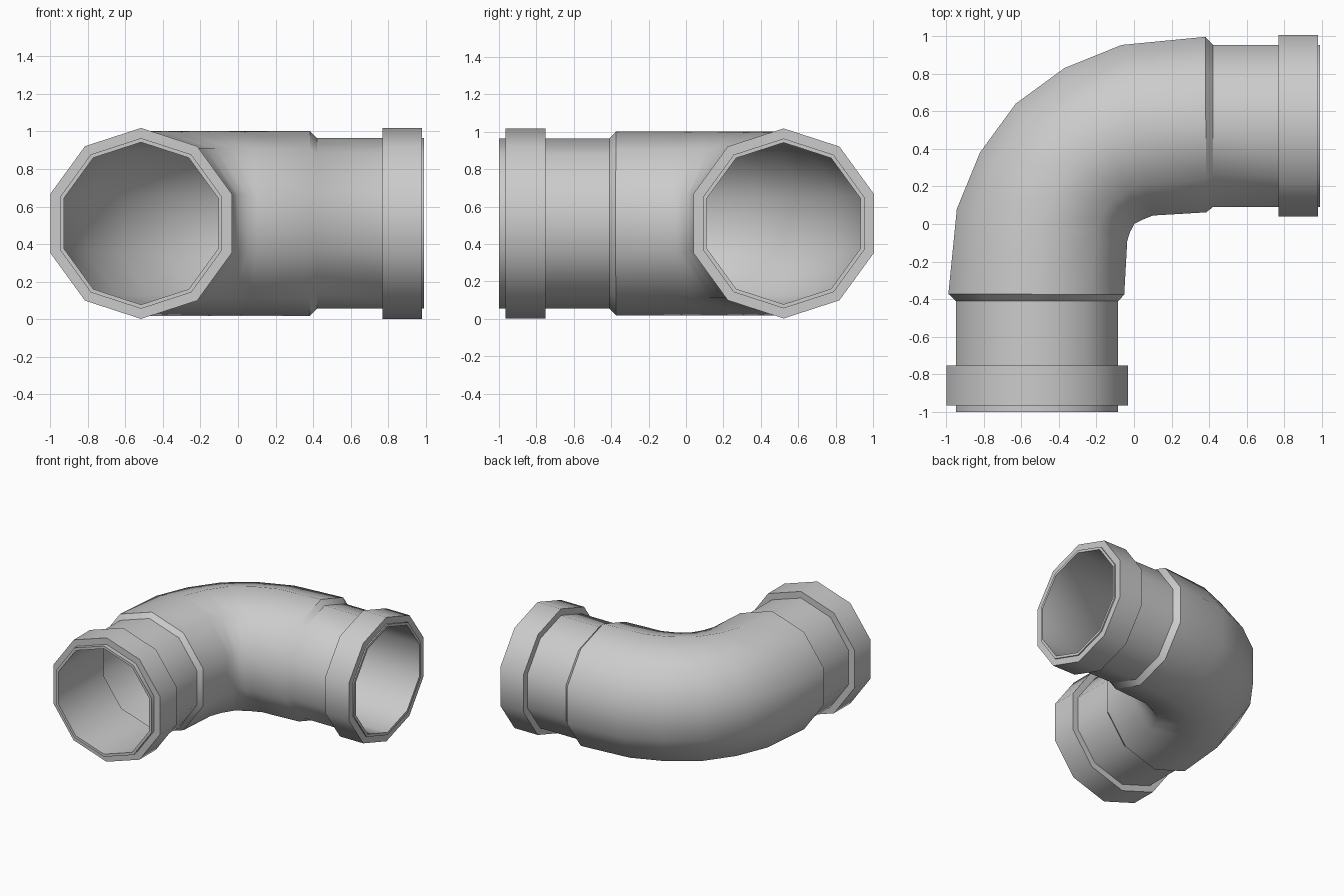
import bpy, bmesh, math
from mathutils import Vector

if "Cube" in bpy.data.objects:
    bpy.data.objects.remove(bpy.data.objects["Cube"])

SIDES = 10
C = math.cos(math.pi / SIDES)      # flat-to-corner ratio of the ten-sided section
ZC = 0.51                          # height of the pipe axis
WALL = 0.022


def section(bm, outer, inner, rz, inset=0.0):
    """Ten-sided ring spanning two plan points, with a corner at top and bottom."""
    o, i = Vector((*outer, ZC)), Vector((*inner, ZC))
    mid, axis = (o + i) / 2, (o - i).normalized()
    h = ((o - i).length / 2 - inset * C) / C
    ring = []
    for k in range(SIDES):
        a = math.pi / SIDES + 2 * math.pi * k / SIDES
        p = mid + axis * h * math.cos(a)
        p.z += (rz - inset) * math.sin(a)
        ring.append(bm.verts.new(p))
    return ring


def make_shell(name, stations, wall):
    """Hollow tube through the stations: skin outside, then back along the bore."""
    bm = bmesh.new()
    rings = [section(bm, *s) for s in stations]
    rings += [section(bm, *s, inset=wall) for s in reversed(stations)]
    for a, b in zip(rings, rings[1:] + rings[:1]):
        for k in range(SIDES):
            n = (k + 1) % SIDES
            bm.faces.new((a[k], a[n], b[n], b[k]))
    bmesh.ops.recalc_face_normals(bm, faces=bm.faces)
    mesh = bpy.data.meshes.new(name)
    bm.to_mesh(mesh)
    bm.free()
    ob = bpy.data.objects.new(name, mesh)
    bpy.context.collection.objects.link(ob)
    bpy.ops.object.select_all(action='DESELECT')
    ob.select_set(True)
    bpy.context.view_layer.objects.active = ob
    bpy.ops.object.shade_smooth_by_angle(angle=math.radians(40))
    return ob


# Elbow pipe: (outer plan point, inner plan point, vertical radius)
R_END, R_BEND = 0.454, 0.492
make_shell("elbow_pipe", [
    ((-0.948, -1.0), (-0.084, -1.0), R_END),
    ((-0.948, -0.41), (-0.084, -0.41), R_END),
    ((-0.988, -0.372), (-0.052, -0.376), R_BEND),
    ((-0.943, 0.08), (-0.036, -0.09), R_BEND),
    ((-0.82, 0.38), (-0.021, -0.043), R_BEND),
    ((-0.63, 0.64), (0.003, 0.002), R_BEND),
    ((-0.37, 0.83), (0.05, 0.025), R_BEND),
    ((-0.066, 0.953), (0.10, 0.045), R_BEND),
    ((0.38, 0.996), (0.384, 0.062), R_BEND),
    ((0.42, 0.954), (0.42, 0.09), R_END),
    ((0.99, 0.954), (0.99, 0.09), R_END),
], WALL)

# Raised collars near both open ends
R_COL, H = 0.508, 0.508 * C
make_shell("front_collar", [
    ((-0.516 - H, y), (-0.516 + H, y), R_COL) for y in (-0.965, -0.752)], 0.065)
make_shell("right_collar", [
    ((x, 0.522 + H), (x, 0.522 - H), R_COL) for x in (0.768, 0.98)], 0.065)
